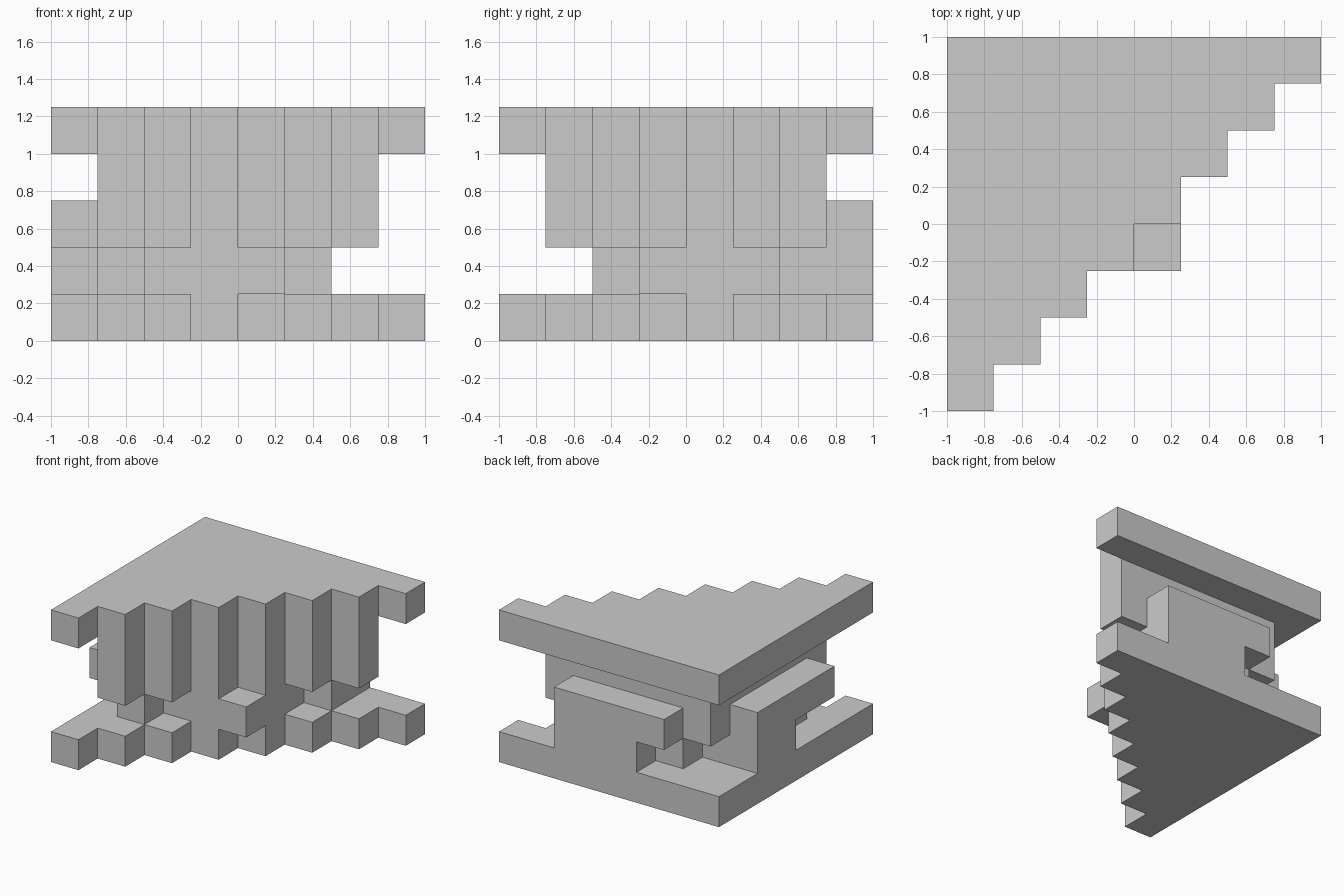
import bpy, bmesh
from mathutils import Vector

if "Cube" in bpy.data.objects:
    bpy.data.objects.remove(bpy.data.objects["Cube"])

U = 0.25  # size of one block
N = 8     # blocks along each long side


def steps(lo, hi):
    """Stepped triangle of blocks with x >= lo and y <= hi."""
    return {(i, j) for i in range(lo, N) for j in range(hi + 1) if i <= j}


# Base and cap: full stepped triangles
base = cap = steps(0, 7)
# Core, set in one block from both straight sides
core = steps(1, 6)
# Raised walls flush with the two straight sides
walls = {(i, 7) for i in range(2, 6)} | {(0, j) for j in range(2, 6)}
# Undercut level: notches, shortened walls and one block sticking out
notches = {(1, 1), (2, 2), (5, 5), (6, 6), (1, 6)}
low_walls = {(3, 7), (4, 7), (5, 7), (0, 4), (0, 5)}
waist = (core - notches) | low_walls | {(4, 3)}

levels = [base, waist, core | walls, core, cap]
cells = {(i, j, k) for k, level in enumerate(levels) for i, j in level}

# Skin the blocks: only faces that are exposed
bm = bmesh.new()
for c in sorted(cells):
    for axis in range(3):
        for sign in (-1, 1):
            d = Vector((0, 0, 0))
            d[axis] = sign
            if tuple(int(c[n] + d[n]) for n in range(3)) in cells:
                continue
            u, v = Vector((0, 0, 0)), Vector((0, 0, 0))
            u[(axis + 1) % 3] = 0.5
            v[(axis + 2) % 3] = 0.5 * sign
            mid = Vector(c) + Vector((0.5, 0.5, 0.5)) + d * 0.5
            corners = (mid - u - v, mid + u - v, mid + u + v, mid - u + v)
            bm.faces.new([bm.verts.new((p - Vector((N / 2, N / 2, 0))) * U)
                          for p in corners])
bmesh.ops.remove_doubles(bm, verts=bm.verts, dist=0.001)
# Merge coplanar squares into clean flat faces
bmesh.ops.dissolve_limit(bm, angle_limit=0.01, verts=bm.verts, edges=bm.edges)

mesh = bpy.data.meshes.new("stepped_puzzle_block")
bm.to_mesh(mesh)
bm.free()
bpy.context.collection.objects.link(bpy.data.objects.new("stepped_puzzle_block", mesh))
